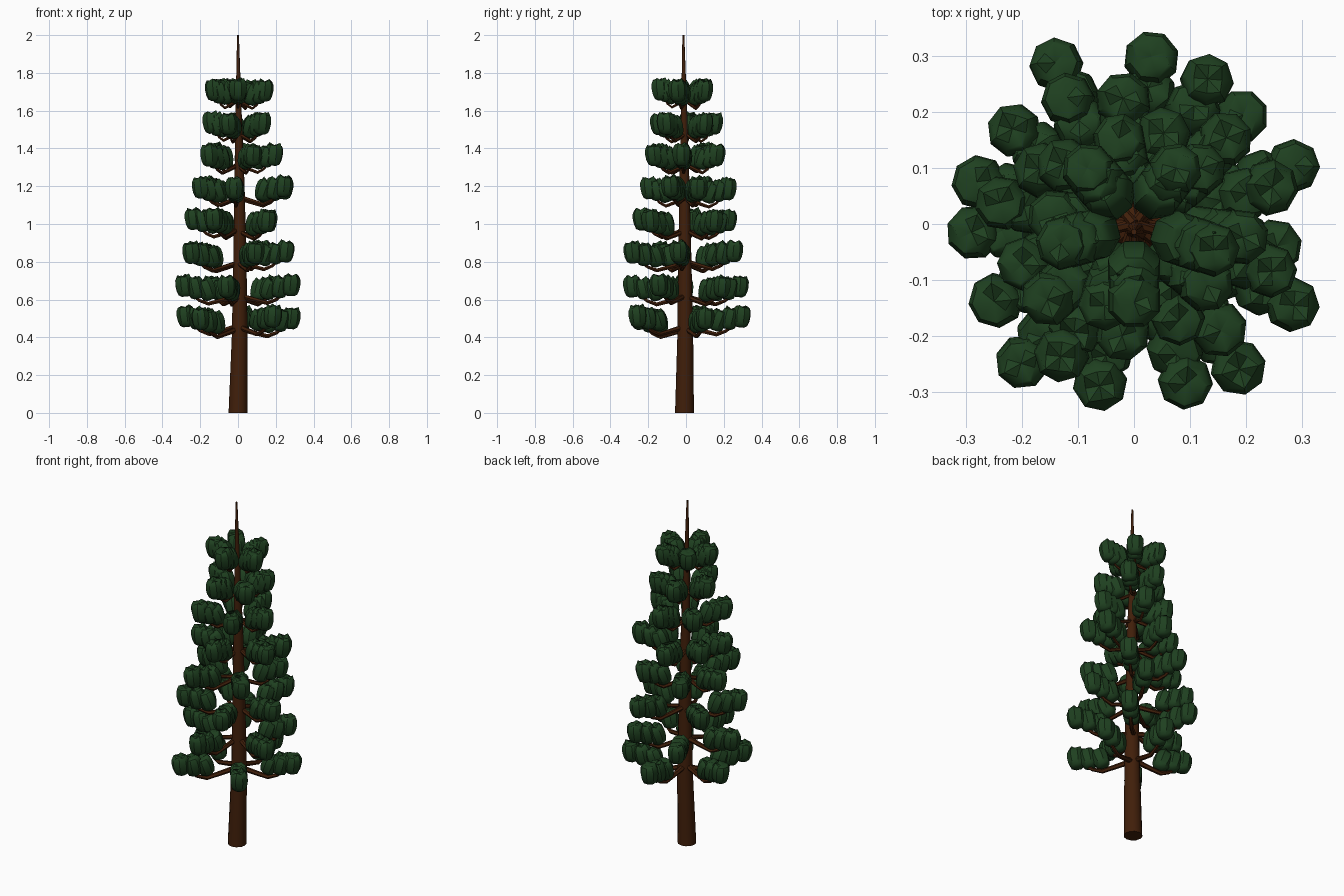
import bpy, bmesh, math, random
from mathutils import Vector, Matrix

if "Cube" in bpy.data.objects:
    bpy.data.objects.remove(bpy.data.objects["Cube"])

random.seed(4)


def material(name, rgb):
    m = bpy.data.materials.new(name)
    m.diffuse_color = (*rgb, 1)
    m.use_nodes = True
    m.node_tree.nodes["Principled BSDF"].inputs["Base Color"].default_value = m.diffuse_color
    return m


BARK = material("brown bark", (0.052, 0.0135, 0.003))
NEEDLES = material("dark green needles", (0.0135, 0.052, 0.0145))


def finish(bm, name, mat, angle=40):
    bmesh.ops.recalc_face_normals(bm, faces=bm.faces)
    me = bpy.data.meshes.new(name)
    bm.to_mesh(me)
    bm.free()
    me.materials.append(mat)
    ob = bpy.data.objects.new(name, me)
    bpy.context.collection.objects.link(ob)
    bpy.ops.object.select_all(action='DESELECT')
    ob.select_set(True)
    bpy.context.view_layer.objects.active = ob
    bpy.ops.object.shade_smooth_by_angle(angle=math.radians(angle))
    return ob


def skin(bm, rings):
    """Join rings of points into a tube with a closed start; return the last ring."""
    vs = [[bm.verts.new(p) for p in r] for r in rings]
    n = len(vs[0])
    for a, b in zip(vs, vs[1:]):
        for i in range(n):
            j = (i + 1) % n
            bm.faces.new((a[i], a[j], b[j], b[i]))
    bm.faces.new(vs[0][::-1])
    return vs[-1]


def tube(bm, path, radii, n, level=False):
    """Tapered tube along a path; level keeps every ring horizontal."""
    rings = []
    for k, (p, r) in enumerate(zip(path, radii)):
        d = path[min(k + 1, len(path) - 1)] - path[max(k - 1, 0)]
        m = Matrix.Identity(3) if level else d.to_track_quat('Z', 'Y').to_matrix()
        rings.append([p + m @ Vector((r * math.cos(t), r * math.sin(t), 0))
                      for t in (2 * math.pi * i / n for i in range(n))])
    bm.faces.new(skin(bm, rings))


def clump(bm, centre, yaw, lean, scale):
    """Eight-sided tuft: rounded below, jagged dished crown on top."""
    m = (Matrix.Translation(centre) @ Matrix.Rotation(yaw, 4, 'Z')
         @ Matrix.Rotation(lean, 4, 'Y') @ Matrix.Scale(scale, 4))
    profile = [(0.020, -0.056), (0.037, -0.046), (0.046, -0.022),
               (0.050, 0.008), (0.048, 0.034), (0.040, 0.050)]
    n, rings = 8, []
    for r, z in profile:
        rings.append([m @ Vector((r * math.cos(t), r * math.sin(t), z))
                      for t in (2 * math.pi * (i + .5) / n for i in range(n))])
    crown = []
    for i in range(n):
        t = 2 * math.pi * (i + .5) / n
        r = 0.034 if i % 2 else 0.026
        z = random.uniform(0.057, 0.067) if i % 2 else 0.050
        crown.append(m @ Vector((r * math.cos(t), r * math.sin(t), z)))
    top = skin(bm, rings + [crown])
    c = bm.verts.new(m @ Vector((0, 0, 0.051)))
    for i in range(n):
        bm.faces.new((top[i], top[(i + 1) % n], c))


# trunk with a slight wander
trunk_path = [Vector(p) for p in ((0, -.008, 0), (.009, -.004, .4), (.010, -.006, .8),
              (.008, -.008, 1.2), (.003, -.01, 1.6), (0, -.014, 2.0))]
bm = bmesh.new()
tube(bm, trunk_path, (.05, .042, .035, .027, .016, .005), 12, level=True)
finish(bm, "trunk", BARK)

# whorls: (angle in degrees, reach) of each branch, bottom to top
tiers = [
    [(20, .30), (84, .295), (165, .285), (231, .315), (306, .315)],
    [(45, .27), (116, .315), (183, .285), (258, .29), (333, .315)],
    [(63, .285), (142, .27), (209, .28), (288, .295), (351, .253)],
    [(43, .22), (118, .25), (171, .237), (241, .265), (309, .24)],
    [(15, .25), (95, .22), (150, .19), (200, .207), (264, .195), (341, .255)],
    [(72, .165), (140, .16), (221, .20), (295, .185), (353, .19)],
    [(40, .15), (100, .15), (175, .14), (250, .15), (320, .165)],
    [(53, .12), (130, .125), (195, .13), (270, .135), (342, .145)],
]

for k, tier in enumerate(tiers):
    z0 = 0.44 + 0.1717 * k
    wood, leaf = bmesh.new(), bmesh.new()
    thick = 0.015 - 0.0008 * k
    for deg, reach in tier:
        a = math.radians(deg)
        out = Vector((math.cos(a), math.sin(a), 0))
        lift = random.uniform(-0.008, 0.008)

        def at(r, z):
            return out * r + Vector((0, 0, z0 + z + lift))

        # branch sags, then turns up into the needles
        tube(wood, [at(0, 0.012), at(reach * .28, -.010), at(reach * .55, -.030),
                    at(reach * .72, -.012), at(reach * .97, .045)],
             [thick, thick * .9, thick * .8, thick * .65, thick * .4], 6)
        # overlapping tufts along the outer part
        for s, z, lean in ((0.58, 0.044, .35), (0.79, 0.053, .22), (1.0, 0.063, .1)):
            clump(leaf, at(reach * s, z), a, lean, random.uniform(.96, 1.02))
    finish(wood, f"branches_{k + 1}", BARK)
    finish(leaf, f"needle_tufts_{k + 1}", NEEDLES)
